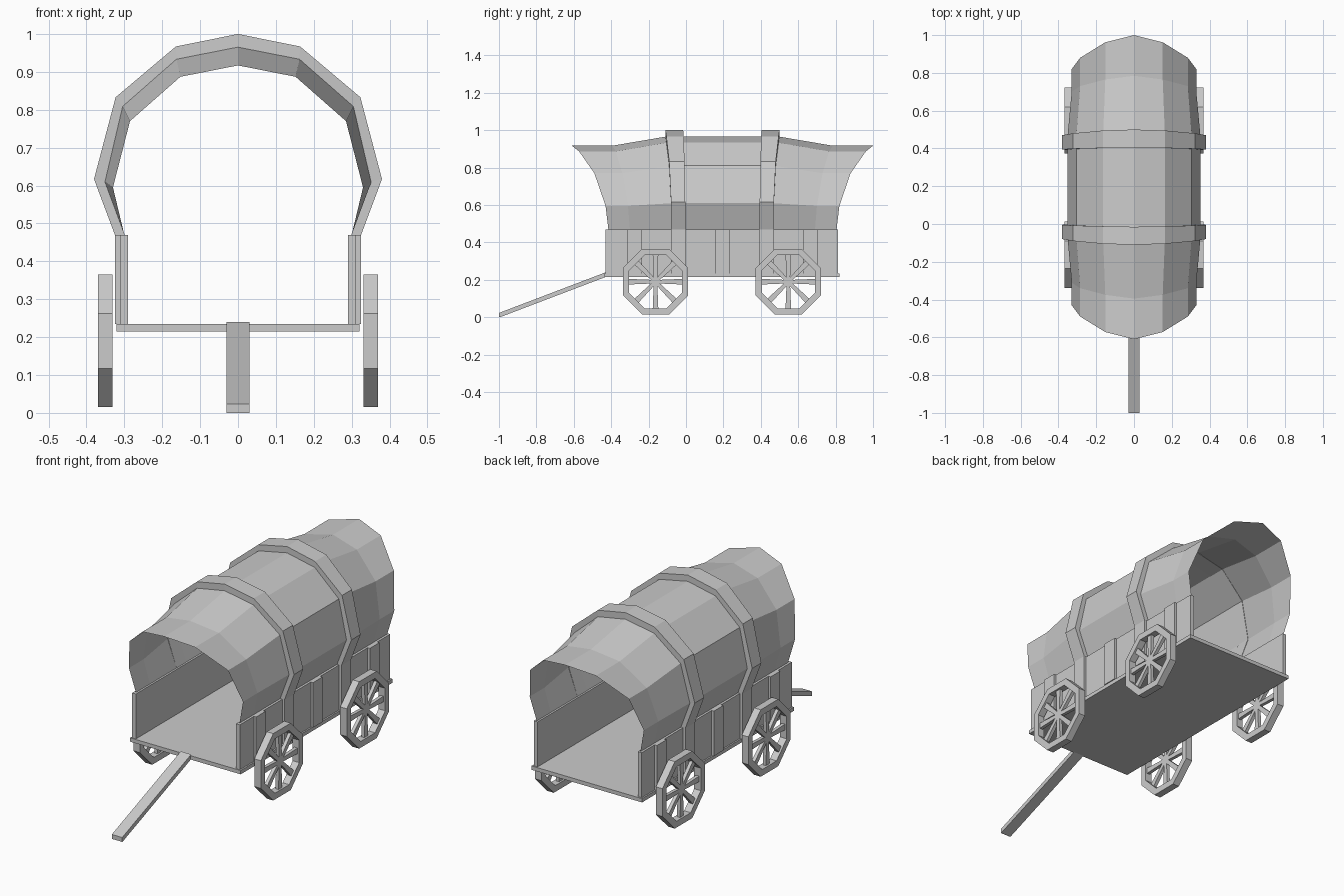
import bpy, bmesh, math
from mathutils import Matrix, Vector

if "Cube" in bpy.data.objects:
    bpy.data.objects.remove(bpy.data.objects["Cube"])

MID = 0.195  # wagon body is symmetric about this y


def new_object(name, verts, faces, fix=True):
    me = bpy.data.meshes.new(name)
    me.from_pydata(verts, [], faces)
    if fix:
        bm = bmesh.new()
        bm.from_mesh(me)
        bmesh.ops.recalc_face_normals(bm, faces=bm.faces)
        bm.to_mesh(me)
        bm.free()
    ob = bpy.data.objects.new(name, me)
    bpy.context.collection.objects.link(ob)
    return ob


def box(name, x0, x1, y0, y1, z0, z1):
    v = [(x, y, z) for x in (x0, x1) for y in (y0, y1) for z in (z0, z1)]
    f = [(0, 1, 3, 2), (4, 6, 7, 5), (0, 4, 5, 1), (2, 3, 7, 6), (0, 2, 6, 4), (1, 5, 7, 3)]
    return new_object(name, v, f)


def arch(xz, ys):
    """Full arch from half profile (bottom to top) and the y of each point."""
    half = [(x, y, z) for (x, z), y in zip(xz, ys)]
    return half + [(-x, y, z) for x, y, z in reversed(half[:-1])]


def flip(ring):
    return [(x, 2 * MID - y, z) for x, y, z in ring]


def loft(name, rings, closed=False):
    n = len(rings[0])
    verts = [p for r in rings for p in r]
    faces = []
    for i in range(len(rings) if closed else len(rings) - 1):
        a, b = i * n, (i + 1) % len(rings) * n
        faces += [(a + k, a + k + 1, b + k + 1, b + k) for k in range(n - 1)]
    if closed:
        faces += [tuple(i * n for i in range(len(rings))),
                  tuple(i * n + n - 1 for i in range(len(rings)))]
    return new_object(name, verts, faces)


# Canvas cover: flared mouth, inner ring, then the raised middle
end_xz = [(0.30, 0.47), (0.33, 0.595), (0.285, 0.77), (0.152, 0.887), (0, 0.917)]
mid_xz = [(0.30, 0.47), (0.352, 0.61), (0.305, 0.81), (0.163, 0.935), (0, 0.967)]
r0 = arch(end_xz, [-0.415, -0.43, -0.49, -0.572, -0.61])
r1 = arch(end_xz, [-0.30, -0.31, -0.34, -0.375, -0.395])
r2 = arch(mid_xz, [-0.07, -0.072, -0.082, -0.095, -0.10])
loft("canvas_cover", [r0, r1, r2, flip(r2), flip(r1), flip(r0)])

# Hoops over the canvas
out_xz = [(0.325, 0.47), (0.38, 0.617), (0.323, 0.833), (0.164, 0.967), (0, 1.0)]
in_xz = [(0.299, 0.47), (0.349, 0.61), (0.302, 0.808), (0.162, 0.932), (0, 0.963)]
y_out = [-0.08, -0.08, -0.09, -0.105, -0.11]
y_in = [0.0, -0.004, -0.008, -0.012, -0.015]
hoop = [arch(in_xz, y_out), arch(out_xz, y_out), arch(out_xz, y_in), arch(in_xz, y_in)]
loft("front_hoop", hoop, closed=True)
loft("rear_hoop", [flip(r) for r in hoop], closed=True)

# Floor, side walls and upright slats
box("floor", -0.32, 0.32, -0.435, 0.82, 0.215, 0.235)
for s, side in ((-1, "left"), (1, "right")):
    box(side + "_wall", s * 0.29, s * 0.312, -0.43, 0.812, 0.235, 0.47)
    for i in range(5):
        c = MID + (i - 2) * 0.235
        box(f"{side}_slat_{i + 1}", s * 0.31, s * 0.325, c - 0.039, c + 0.039, 0.235, 0.47)

# Tongue: sloping bar down to the ground
tongue = [(x, y, z) for x in (-0.03, 0.03)
          for y, z in ((-1.0, 0.0), (-0.995, 0.0), (-0.43, 0.215), (-0.43, 0.24), (-1.0, 0.023))]
new_object("tongue", tongue, [(0, 1, 2, 3, 4), (9, 8, 7, 6, 5)] +
           [(k, (k + 1) % 5, (k + 1) % 5 + 5, k + 5) for k in range(5)])


# Wheels: octagonal rim plus eight flat spokes
def wheel(name, x, y, z=0.19):
    verts, faces = [], []
    k8 = math.cos(math.pi / 8)
    for i in range(8):
        a = math.pi / 8 + i * math.pi / 4
        for r, dx in ((0.175, -0.019), (0.175, 0.019), (0.142, 0.019), (0.142, -0.019)):
            verts.append((x + dx, y + r / k8 * math.cos(a), z + r / k8 * math.sin(a)))
        j = (i + 1) % 8
        faces += [(i * 4 + k, i * 4 + (k + 1) % 4, j * 4 + (k + 1) % 4, j * 4 + k) for k in range(4)]
    for i in range(8):
        a = i * math.pi / 4
        d, t = (math.cos(a), math.sin(a)), (-math.sin(a), math.cos(a))
        b = len(verts)
        for dx in (-0.009, 0.009):
            for r, w in ((0.0, -0.009), (0.145, -0.015), (0.145, 0.015), (0.0, 0.009)):
                verts.append((x + dx, y + r * d[0] + w * t[0], z + r * d[1] + w * t[1]))
        faces += [(b, b + 1, b + 2, b + 3), (b + 7, b + 6, b + 5, b + 4)]
        faces += [(b + k, b + (k + 1) % 4, b + (k + 1) % 4 + 4, b + k + 4) for k in range(4)]
    new_object(name, verts, faces)


for x, side in ((-0.35, "left"), (0.35, "right")):
    wheel("front_%s_wheel" % side, x, -0.163)
    wheel("rear_%s_wheel" % side, x, 0.547)
